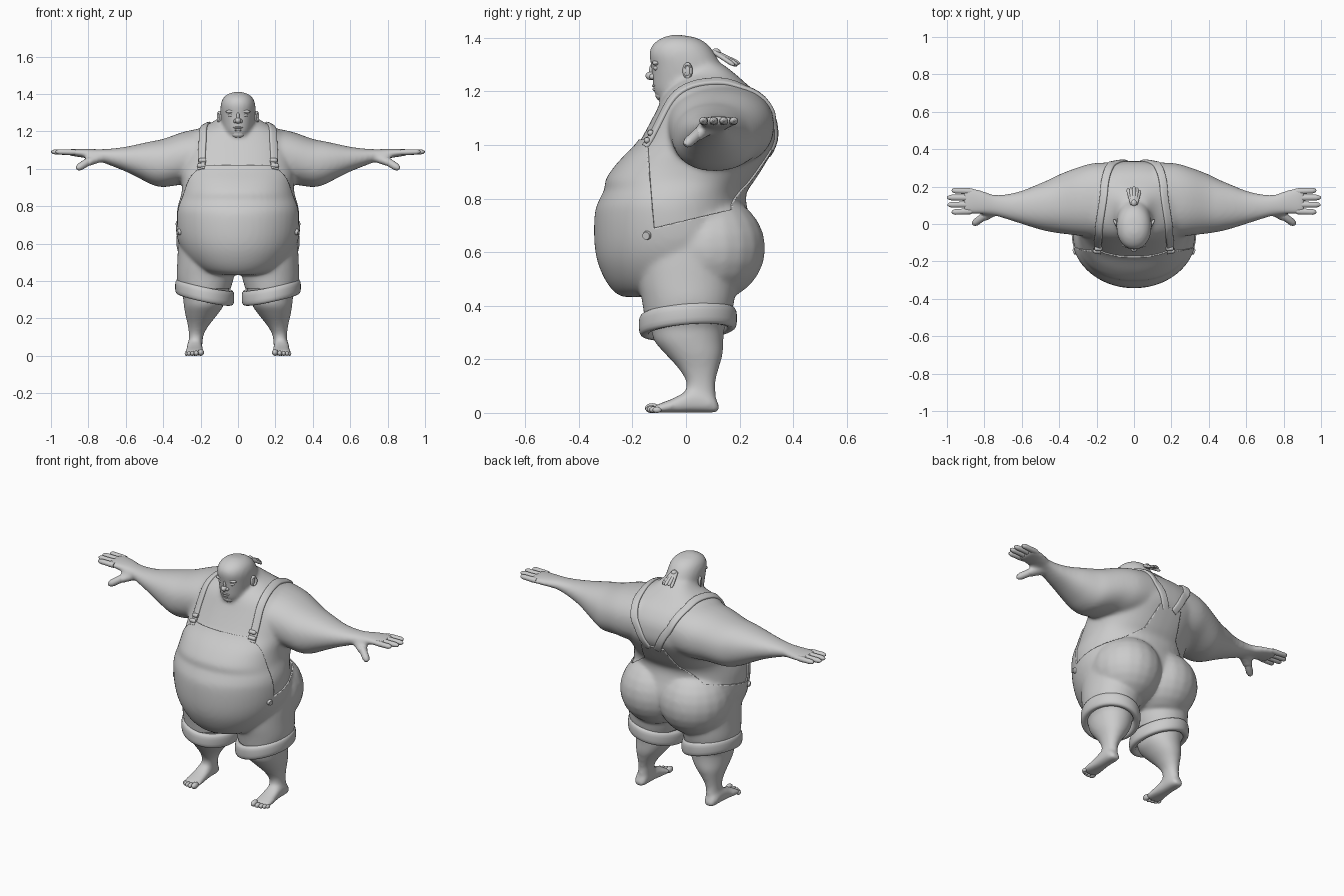
import bpy, bmesh, math
from mathutils import Vector, Matrix
from mathutils.bvhtree import BVHTree

if "Cube" in bpy.data.objects:
    bpy.data.objects.remove(bpy.data.objects["Cube"])

V = Vector


def spline(rows, k=4):
    """Catmull-Rom interpolation of rows of numbers."""
    out = []
    for i in range(len(rows) - 1):
        q = [rows[max(0, min(len(rows) - 1, j))] for j in (i - 1, i, i + 1, i + 2)]
        for s in range(k):
            t = s / k
            out.append([0.5 * (2 * b + (c - a) * t + (2 * a - 5 * b + 4 * c - d) * t * t
                               + (3 * b - a - 3 * c + d) * t ** 3) for a, b, c, d in zip(*q)])
    return out + [list(rows[-1])]


def loft(bm, rings, n=32, p=2.0, closed=False):
    """Skin superellipse rings (centre, half axis, half axis); p may be a function of the centre."""
    loops = []
    for c, u, v in rings:
        e = 2 / (p(c) if callable(p) else p)
        loop = []
        for i in range(n):
            a = 2 * math.pi * (i + 0.5) / n
            x, y = math.cos(a), math.sin(a)
            loop.append(bm.verts.new(c + u * math.copysign(abs(x) ** e, x) + v * math.copysign(abs(y) ** e, y)))
        loops.append(loop)
    pairs = list(zip(loops, loops[1:])) + ([(loops[-1], loops[0])] if closed else [])
    for a, b in pairs:
        for i in range(n):
            j = (i + 1) % n
            bm.faces.new((a[i], a[j], b[j], b[i]))
    if not closed:
        bm.faces.new(loops[0][::-1])
        bm.faces.new(loops[-1])


def ball(bm, loc, radii, rot=0.0, axis='X'):
    m = Matrix.Translation(loc) @ Matrix.Rotation(rot, 4, axis) @ Matrix.Diagonal((*radii, 1))
    bmesh.ops.create_uvsphere(bm, u_segments=20, v_segments=12, radius=1, matrix=m)


def limb(bm, a, b, r, flat=1.0):
    a, b = V(a), V(b)
    d = (b - a).normalized()
    u = d.cross(V((0, 0, 1))).normalized()
    w = d.cross(u) * flat
    loft(bm, [(a.lerp(b, t), u * r * f, w * r * f) for t, f in
              ((0, .95), (.25, 1.05), (.5, .97), (.8, .95), (.93, .7), (1, .2))], 14)


def make(name, bm, mirror=False, angle=40):
    bmesh.ops.recalc_face_normals(bm, faces=bm.faces)
    me = bpy.data.meshes.new(name)
    bm.to_mesh(me)
    bm.free()
    ob = bpy.data.objects.new(name, me)
    bpy.context.collection.objects.link(ob)
    if mirror:
        ob.modifiers.new("mirror", 'MIRROR').use_mirror_merge = False
    me.shade_smooth()
    if angle:
        me.set_sharp_from_angle(angle=math.radians(angle))
    return ob


# --- body: torso, hips, head, arms, legs and feet fused into one skin
bm = bmesh.new()
torso = [(.44, -.235, .0, .10), (.455, -.262, .08, .18), (.50, -.296, .17, .245), (.57, -.325, .23, .295),
         (.65, -.336, .25, .322), (.75, -.333, .225, .328), (.80, -.314, .217, .322), (.835, -.297, .225, .312),
         (.87, -.293, .25, .302), (.93, -.25, .288, .30), (1.0, -.183, .328, .31), (1.05, -.152, .337, .31),
         (1.12, -.115, .325, .30), (1.18, -.085, .285, .26), (1.22, -.055, .235, .20), (1.26, -.01, .19, .12),
         (1.30, 0, .14, .075)]
head = [(1.16, -.085, .05, .035), (1.175, -.108, .1, .058), (1.20, -.121, .12, .077), (1.25, -.126, .14, .089),
        (1.30, -.131, .128, .094), (1.34, -.138, .108, .093), (1.375, -.125, .082, .082),
        (1.40, -.09, .04, .055), (1.411, -.055, -.02, .02)]
for rows, p in ((torso, lambda c: 2.05 + .4 * max(0, min(1, (c.z - .75) / .2))), (head, 2.1)):
    loft(bm, [(V((0, (f + b) / 2, z)), V((w, 0, 0)), V((0, (b - f) / 2, 0)))
              for z, f, b, w in spline(rows)], 48, p)
# x, y min, y max, z min, z max
arm = [(.12, -.08, .33, .92, 1.23), (.22, -.072, .325, .915, 1.213), (.3, -.062, .303, .915, 1.195),
       (.4, -.05, .265, .902, 1.16),
       (.46, -.04, .235, .915, 1.148), (.52, -.025, .21, .945, 1.135), (.6, 0, .178, .985, 1.118),
       (.68, .025, .16, 1.017, 1.108), (.75, .045, .158, 1.043, 1.105), (.80, .05, .175, 1.055, 1.107),
       (.87, .05, .195, 1.066, 1.107), (.91, .055, .19, 1.072, 1.105)]
# z, x, y, half width, half depth
leg = [(.74, .15, .03, .15, .16), (.60, .165, .01, .148, .185), (.50, .17, .005, .148, .178),
       (.42, .175, .008, .146, .166), (.36, .178, .006, .132, .155),
       (.335, .178, .006, .126, .15), (.32, .18, .006, .115, .138), (.27, .183, .01, .107, .13),
       (.22, .196, .03, .086, .108), (.17, .21, .046, .06, .078), (.12, .222, .055, .041, .056),
       (.08, .226, .055, .037, .056), (.04, .228, .055, .037, .056)]
# y, half width, height
foot = [(.124, .02, .03), (.10, .037, .065), (.04, .041, .088), (0, .043, .08), (-.04, .047, .058),
        (-.09, .053, .038), (-.122, .048, .026)]
for s in (1, -1):
    loft(bm, [(V((s * x, (a + b) / 2, (c + d) / 2)), V((0, (b - a) / 2, 0)), V((0, 0, (d - c) / 2)))
              for x, a, b, c, d in spline(arm)], 32, 2.2)
    limb(bm, (s * .70, .1, 1.075), (s * .83, .025, 1.025), .032, .8)
    loft(bm, [(V((s * x, y, z)), V((w, 0, 0)), V((0, d, 0))) for z, x, y, w, d in spline(leg)], 32, 2.1)
    loft(bm, [(V((s * .232, y, h / 2)), V((w, 0, 0)), V((0, 0, h / 2))) for y, w, h in spline(foot)], 24, 2.6)
    ball(bm, (s * .128, .085, .615), (.198, .205, .195))
raw = make("body_raw", bm, angle=0)
rm = raw.modifiers.new("fuse", 'REMESH')
rm.mode, rm.voxel_size = 'VOXEL', .01
sm = raw.modifiers.new("soften", 'SMOOTH')
sm.factor, sm.iterations = .5, 14
skin = bpy.data.meshes.new_from_object(raw.evaluated_get(bpy.context.evaluated_depsgraph_get()))
bpy.data.objects.remove(raw)
bm = bmesh.new()
bm.from_mesh(skin)
tree = BVHTree.FromBMesh(bm)
cloth = bm.copy()
make("body", bm, angle=0)

# --- overalls: puffed copy of the skin, cut along the seam lines
bm = cloth
bm.normal_update()
for v, n in [(v, v.normal.copy()) for v in bm.verts]:
    v.co += n * .007


def keep(c):
    x, y, z = abs(c.x), c.y, c.z
    if z < .36 or x > .4:
        return False
    waist = z < .69 + (y + .12) * .24
    bib = y < -.12 - .085 * (z - .69) and z < 1.02
    flare = .075 + .3 * (.98 - z) if z > .85 else .114 + 1.4 * (.85 - z)
    return waist or bib or (y > .1 and x < flare and z < .98)


cuts = [((0, -.12, .69), (0, -.24, 1)), ((0, -.12, .69), (0, 1, .085)), ((0, 0, 1.02), (0, 0, 1)),
        ((0, 0, .98), (0, 0, 1)), ((0, 0, .36), (0, 0, 1))]
for s in (1, -1):
    cuts += [((s * .075, 0, .98), (s, 0, .3)), ((s * .114, 0, .85), (s, 0, 1.4)), ]
bmesh.ops.delete(bm, geom=[v for v in bm.verts if v.co.z < .32 or v.co.z > 1.06 or abs(v.co.x) > .4],
                 context='VERTS')
for co, no in cuts:
    bmesh.ops.bisect_plane(bm, geom=bm.verts[:] + bm.edges[:] + bm.faces[:], plane_co=co,
                           plane_no=V(no).normalized(), dist=1e-5)
bmesh.ops.delete(bm, geom=[f for f in bm.faces if not keep(f.calc_center_median())], context='FACES')
overalls = make("overalls", bm, angle=0)
so = overalls.modifiers.new("thickness", 'SOLIDIFY')
so.thickness, so.offset = .012, -1

# --- shoulder straps laid on the skin
bm = bmesh.new()
path = [tree.find_nearest(V(q)) for q in spline(
    [(.2, -.16, 1.0), (.2, -.12, 1.08), (.195, -.07, 1.17), (.185, .02, 1.23), (.17, .14, 1.25),
     (.15, .25, 1.2), (.115, .33, 1.12), (.075, .345, 1.05), (.03, .33, .955)], 5)]
rings = []
for i, h in enumerate(path):
    t = (path[min(i + 1, len(path) - 1)][0] - path[max(i - 1, 0)][0]).normalized()
    side = t.cross(h[1]).normalized()
    rings.append((h[0] + h[1] * .002, side * .021, h[1] * .009))
loft(bm, rings, 16, 4)
make("straps", bm, True)

# --- buckles and hip buttons
bm = bmesh.new()
for z, r in ((1.055, .02), (1.02, .022)):
    p, n = tree.find_nearest(V((.2, -.15, z)))[:2]
    limb(bm, p + n * .01 - V((r, 0, 0)), p + n * .01 + V((r, 0, 0)), .012)
make("buckles", bm, True)
bm = bmesh.new()
p, n = tree.find_nearest(V((.31, -.145, .663)))[:2]
bmesh.ops.create_cone(bm, cap_ends=True, segments=16, radius1=.017, radius2=.014, depth=.014,
                      matrix=Matrix.Translation(p + n * .013) @ n.to_track_quat('Z', 'Y').to_matrix().to_4x4())
make("hip_buttons", bm, True)

# --- rolled trouser cuffs, lower on the inside
bm = bmesh.new()
rings = []
for i in range(48):
    a = 2 * math.pi * i / 48
    c, s = math.cos(a), math.sin(a)
    rings.append((V((.178 + .137 * c, .007 + .162 * s, .34 + .03 * c + .013 * s)),
                  V((c, s, 0)) * .021, V((0, 0, .04))))
loft(bm, rings, 16, 3, True)
make("cuffs", bm, True)

# --- fingers, thumbs and toes
bm = bmesh.new()
for y, tip in ((.068, .975), (.104, .998), (.14, 1.0), (.175, .975)):
    limb(bm, (.87, y, 1.088), (tip, y + (y - .12) * .08, 1.091), .0165, .9)
limb(bm, (.77, .065, 1.058), (.862, -.003, 1.0), .021)
make("fingers", bm, True)
bm = bmesh.new()
for x, y, r in ((.198, -.126, .018), (.223, -.13, .014), (.244, -.126, .013), (.262, -.119, .012), (.275, -.108, .011)):
    ball(bm, (x, y, r), (r * .9, r * 1.5, r))
make("toes", bm, True)

# --- face
bm = bmesh.new()
ball(bm, (0, -.131, 1.258), (.016, .02, .016))
ball(bm, (0, -.122, 1.28), (.009, .016, .03), -.15)
for s in (1, -1):
    ball(bm, (s * .014, -.124, 1.255), (.011, .013, .011))
make("nose", bm)
bm = bmesh.new()
ball(bm, (0, -.112, 1.221), (.028, .015, .007))
ball(bm, (0, -.110, 1.208), (.023, .015, .008))
ball(bm, (0, -.092, 1.186), (.035, .022, .022))
make("lips_and_chin", bm)
bm = bmesh.new()
ball(bm, (.035, -.108, 1.287), (.018, .014, .011))
ball(bm, (.036, -.112, 1.307), (.03, .014, .010), .1, 'Y')
make("eyes_and_brows", bm, True)
bm = bmesh.new()
rings = []
for i in range(24):
    a = 2 * math.pi * i / 24
    o = V((.006 * math.cos(a), .013 * math.cos(a), .025 * math.sin(a)))
    rings.append((V((.099, .006, 1.277)) + o, o.normalized() * .007, V((.008, 0, 0))))
loft(bm, rings, 10, 2, True)
ball(bm, (.094, .006, 1.275), (.009, .016, .026))
make("ears", bm, True)

# --- small tied tuft of hair
bm = bmesh.new()
ball(bm, (0, .112, 1.345), (.016, .018, .016))
for x, dz, ln in ((-.034, -.004, .95), (-.018, .008, 1.0), (0, .012, 1.08), (.017, .004, 1.0), (.032, -.006, .85)):
    limb(bm, (x * .25, .105, 1.347), (x, .105 + .09 * ln, 1.345 - .05 * ln + dz), .011, .8)
make("hair_tuft", bm)
